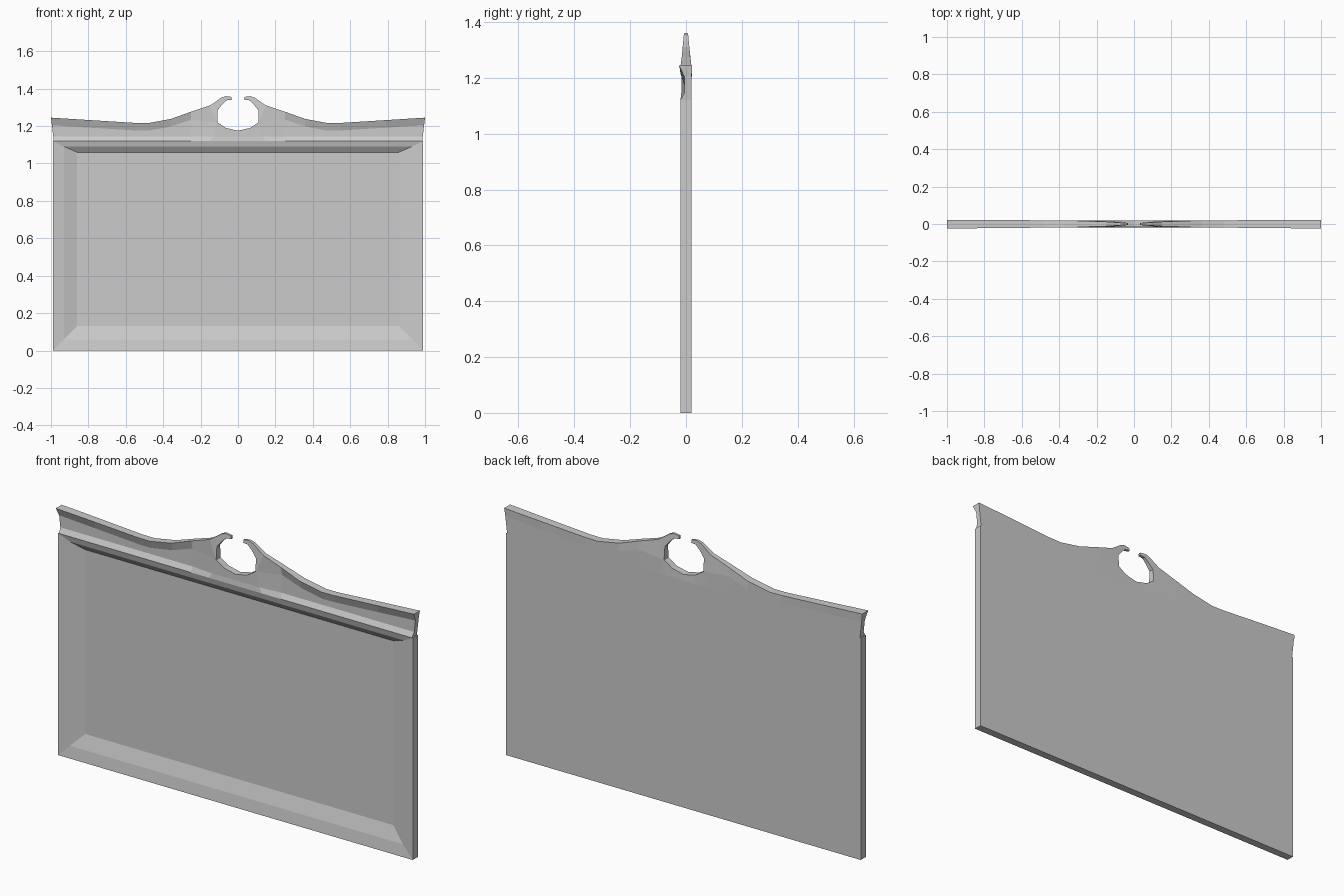
import bpy, bmesh

if "Cube" in bpy.data.objects:
    bpy.data.objects.remove(bpy.data.objects["Cube"])


def finish(name, bm):
    bmesh.ops.recalc_face_normals(bm, faces=bm.faces)
    mesh = bpy.data.meshes.new(name)
    bm.to_mesh(mesh)
    bm.free()
    obj = bpy.data.objects.new(name, mesh)
    bpy.context.collection.objects.link(obj)
    return obj


# Main panel: nested rectangles from the back edge to the sunken front floor
bm = bmesh.new()
rings = []
for hx, z0, z1, y in [(0.99, 0, 1.12, 0.02), (0.99, 0, 1.12, -0.02),
                      (0.93, 0.06, 1.09, -0.012), (0.86, 0.13, 1.06, 0.01)]:
    rings.append([bm.verts.new((x, y, z)) for x, z in
                  [(-hx, z0), (hx, z0), (hx, z1), (-hx, z1)]])
for a, b in zip(rings, rings[1:]):
    for i in range(4):
        j = (i + 1) % 4
        bm.faces.new((a[i], a[j], b[j], b[i]))
bm.faces.new(rings[0])
bm.faces.new(rings[-1])
finish("sunken_panel", bm)


# Header: strips of (x, z, front y, back y) columns, mirrored and closed
def body_column(xt, zt, edge, xb=None):
    xb = xb or xt
    lip = 0.03 + 0.02 * (zt - 1.2)
    return [(xb, 1.12, -0.02, 0.02),
            (xb + (xt - xb) * 0.2, 1.145, -0.006, 0.02),
            (xb + (xt - xb) * 0.65, zt - lip - 0.01, -0.006, 0.02),
            (xt, zt, -edge, min(edge, 0.022))]


root = [(0.15, 1.12, -0.02, 0.02), (0.13, 1.145, -0.017, 0.02),
        (0.11, 1.22, -0.017, 0.018), (0.15, 1.31, -0.012, 0.012)]
body = [body_column(1.0, 1.245, 0.025, 0.985),
        body_column(0.79, 1.232, 0.022),
        body_column(0.55, 1.217, 0.02),
        body_column(0.48, 1.216, 0.02),
        body_column(0.36, 1.238, 0.02),
        body_column(0.25, 1.277, 0.015), root]
horn = [root[2:],
        [(0.109, 1.285, -0.013, 0.013), (0.12, 1.33, -0.01, 0.01)],
        [(0.085, 1.315, -0.01, 0.01), (0.09, 1.352, -0.008, 0.008)],
        [(0.06, 1.338, -0.008, 0.008), (0.065, 1.36, -0.006, 0.006)],
        [(0.033, 1.341, -0.006, 0.006), (0.035, 1.356, -0.005, 0.005)]]
saddle = [root[:3]] + [
    [(x, 1.12, -0.02, 0.02), (x, 1.145, -0.017, 0.02), (x, z, -0.017, 0.018)]
    for x, z in [(0.065, 1.19), (0, 1.175)]]

bm = bmesh.new()
cache = {}


def vert(x, y, z):
    key = (round(x, 4), round(y, 4), round(z, 4))
    if key not in cache:
        cache[key] = bm.verts.new(key)
    return cache[key]


pairs, edges = {}, {}
for side in (1, -1):
    for strip in (body, horn, saddle):
        for a, b in zip(strip, strip[1:]):
            for i in range(len(a) - 1):
                quad = [a[i], b[i], b[i + 1], a[i + 1]]
                front = [vert(p[0] * side, p[2], p[1]) for p in quad]
                back = [vert(p[0] * side, p[3], p[1]) for p in quad]
                bm.faces.new(front)
                bm.faces.new(back)
                pairs.update(zip(front, back))
                for k in range(4):
                    e = frozenset((front[k], front[(k + 1) % 4]))
                    edges[e] = edges.get(e, 0) + 1
# Rim around the outline and the open ring
for e, count in edges.items():
    if count == 1:
        p, q = tuple(e)
        bm.faces.new((p, q, pairs[q], pairs[p]))
finish("curved_header", bm)
